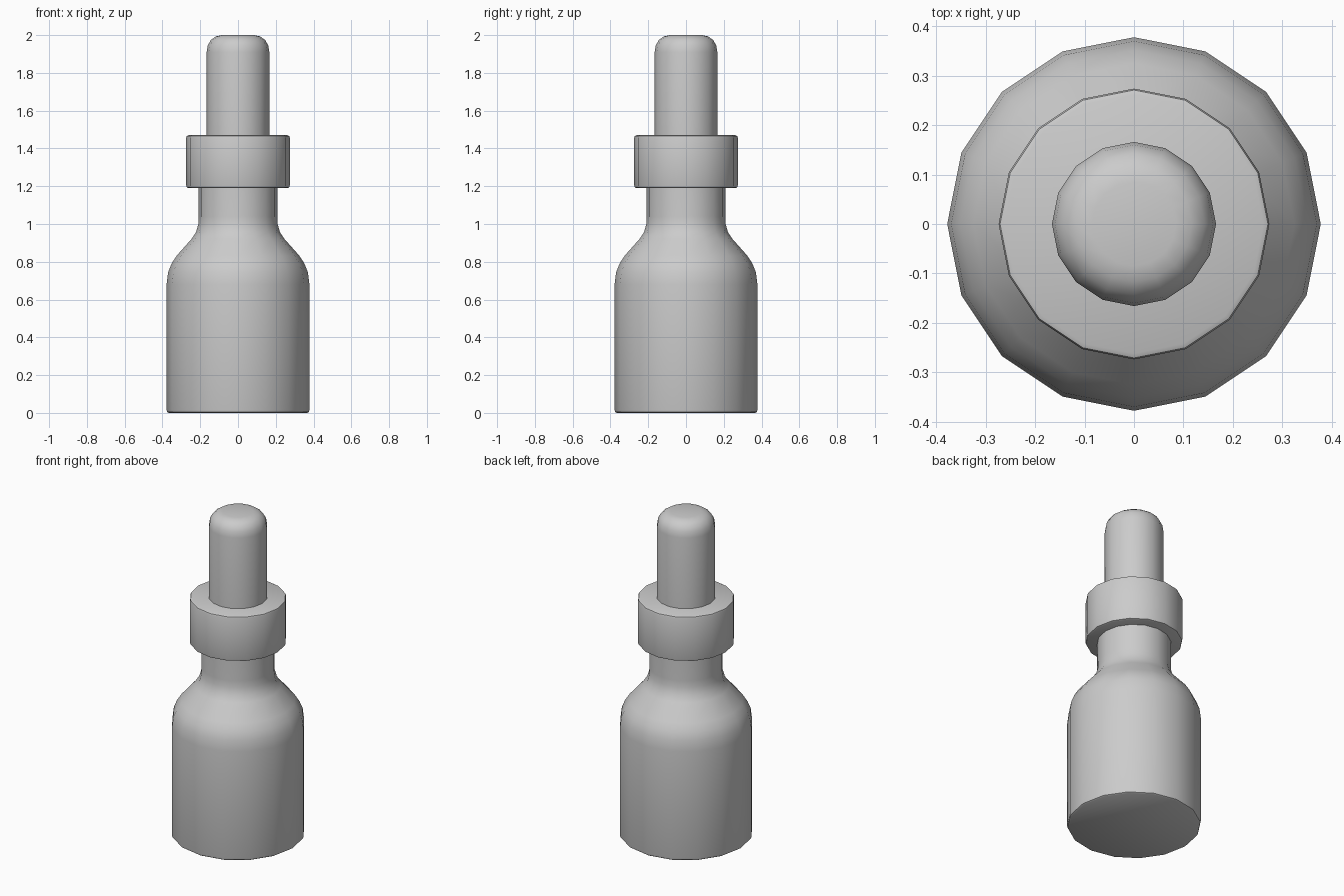
import bpy
import bmesh
import math

cube = bpy.data.objects.get("Cube")
if cube:
    bpy.data.objects.remove(cube, do_unlink=True)

SIDES = 16

grey = bpy.data.materials.new("plain_grey")
grey.use_nodes = True
colour = (0.6, 0.6, 0.6, 1)
grey.diffuse_color = colour
grey.node_tree.nodes["Principled BSDF"].inputs["Base Color"].default_value = colour


def lathe(name, profile):
    """Turn a (radius, height) profile around z, closing both ends."""
    bm = bmesh.new()
    rings = []
    for r, z in profile:
        angles = [2 * math.pi * i / SIDES for i in range(SIDES)]
        rings.append([bm.verts.new((r * math.cos(a), r * math.sin(a), z)) for a in angles])
    for low, high in zip(rings, rings[1:]):
        for i in range(SIDES):
            j = (i + 1) % SIDES
            bm.faces.new((low[i], low[j], high[j], high[i]))
    bm.faces.new(rings[0][::-1])
    bm.faces.new(rings[-1])
    mesh = bpy.data.meshes.new(name)
    bm.to_mesh(mesh)
    bm.free()
    mesh.materials.append(grey)
    obj = bpy.data.objects.new(name, mesh)
    bpy.context.collection.objects.link(obj)
    bpy.ops.object.select_all(action="DESELECT")
    obj.select_set(True)
    bpy.context.view_layer.objects.active = obj
    bpy.ops.object.shade_smooth_by_angle(angle=math.radians(40))
    return obj


# Bottle with rounded shoulder and straight neck
lathe("bottle", [
    (0.367, 0), (0.375, 0.005), (0.378, 0.016), (0.378, 0.68),
    (0.37, 0.745), (0.352, 0.79), (0.325, 0.832), (0.245, 0.922),
    (0.222, 0.957), (0.21, 1.0), (0.208, 1.04), (0.208, 1.25),
])

# Screw collar with softened rims
lathe("collar", [
    (0.262, 1.19), (0.271, 1.194), (0.274, 1.203),
    (0.274, 1.457), (0.271, 1.466), (0.262, 1.47),
])

# Dropper bulb with domed top
lathe("dropper_bulb", [
    (0.166, 1.45), (0.166, 1.91), (0.16, 1.946), (0.143, 1.975),
    (0.117, 1.993), (0.085, 2.0),
])
